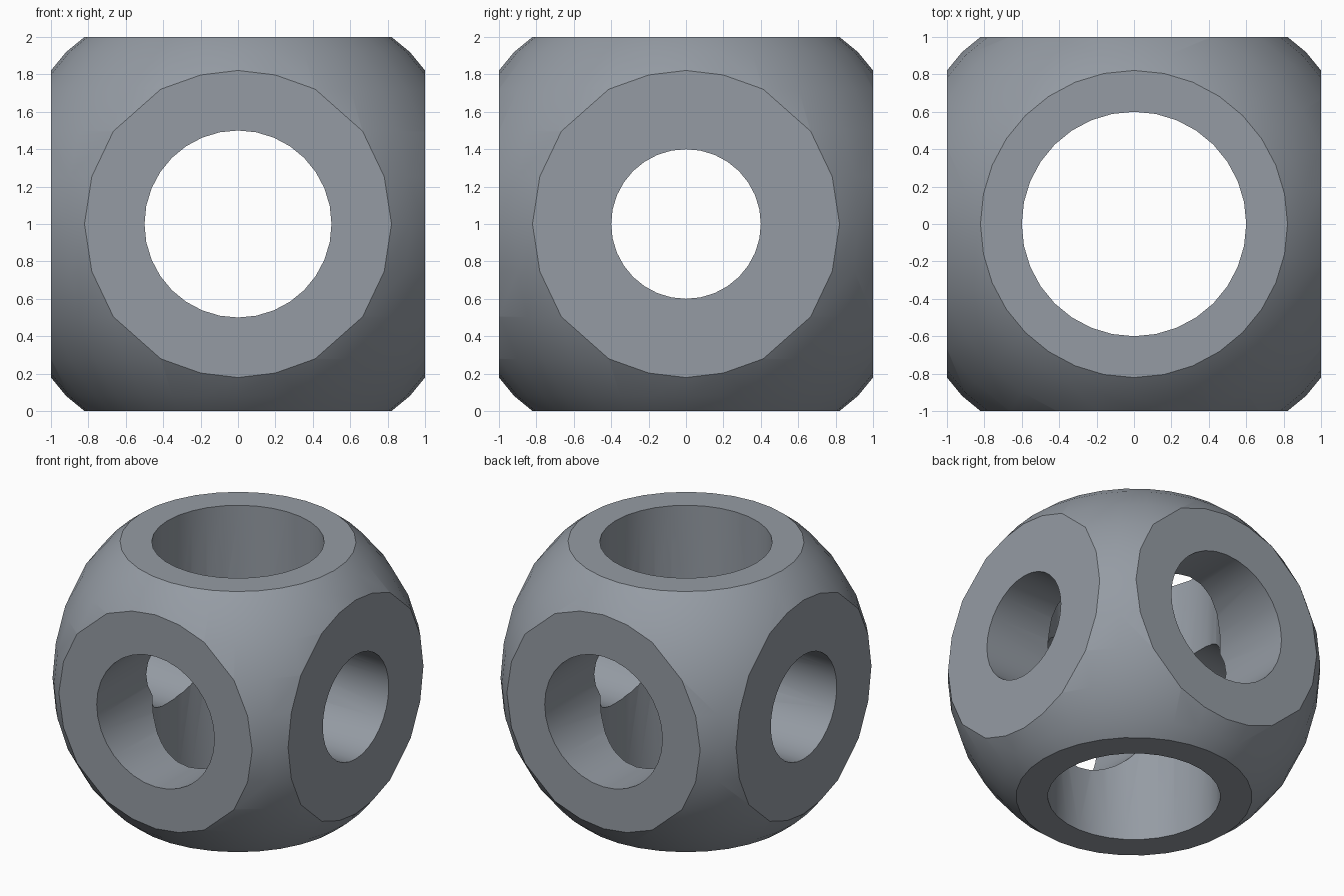
import bpy
from math import radians

HALF = 1.0            # half the width of the block
SPHERE_RADIUS = 1.3
SEGMENTS = 32

default_cube = bpy.data.objects.get("Cube")
if default_cube:
    bpy.data.objects.remove(default_cube, do_unlink=True)

# Single grey material
grey = bpy.data.materials.new("blue_grey")
grey.use_nodes = True
colour = (0.30, 0.33, 0.37, 1)
grey.diffuse_color = colour
grey.node_tree.nodes["Principled BSDF"].inputs["Base Color"].default_value = colour


def cut(target, tool, operation):
    """Apply a boolean to the target and discard the tool."""
    tool.hide_render = True
    mod = target.modifiers.new("cut", "BOOLEAN")
    mod.operation = operation
    mod.solver = "EXACT"
    mod.object = tool
    bpy.ops.object.select_all(action="DESELECT")
    target.select_set(True)
    bpy.context.view_layer.objects.active = target
    bpy.ops.object.modifier_apply(modifier=mod.name)
    bpy.data.objects.remove(tool, do_unlink=True)


# Rounded body: a ball trimmed flat on six sides
bpy.ops.mesh.primitive_uv_sphere_add(segments=SEGMENTS, ring_count=SEGMENTS // 2,
                                     radius=SPHERE_RADIUS, location=(0, 0, HALF))
body = bpy.context.object
body.name = "pierced_ball"
body.data.materials.append(grey)

bpy.ops.mesh.primitive_cube_add(size=2 * HALF, location=(0, 0, HALF))
trim_block = bpy.context.object
trim_block.name = "trim_block"
trim_block.data.materials.append(grey)
cut(body, trim_block, "INTERSECT")

# Three round bores of different widths, one along each axis
bores = {
    "side_bore": (0.4, (0, radians(90), 0)),
    "front_bore": (0.5, (radians(90), 0, 0)),
    "vertical_bore": (0.6, (0, 0, 0)),
}
for name, (radius, rotation) in bores.items():
    bpy.ops.mesh.primitive_cylinder_add(vertices=SEGMENTS, radius=radius, depth=3,
                                        location=(0, 0, HALF), rotation=rotation)
    bore = bpy.context.object
    bore.name = name
    bore.data.materials.append(grey)
    cut(body, bore, "DIFFERENCE")

# Smooth curved walls, crisp rims
body.select_set(True)
bpy.context.view_layer.objects.active = body
bpy.ops.object.shade_smooth_by_angle(angle=radians(25))
